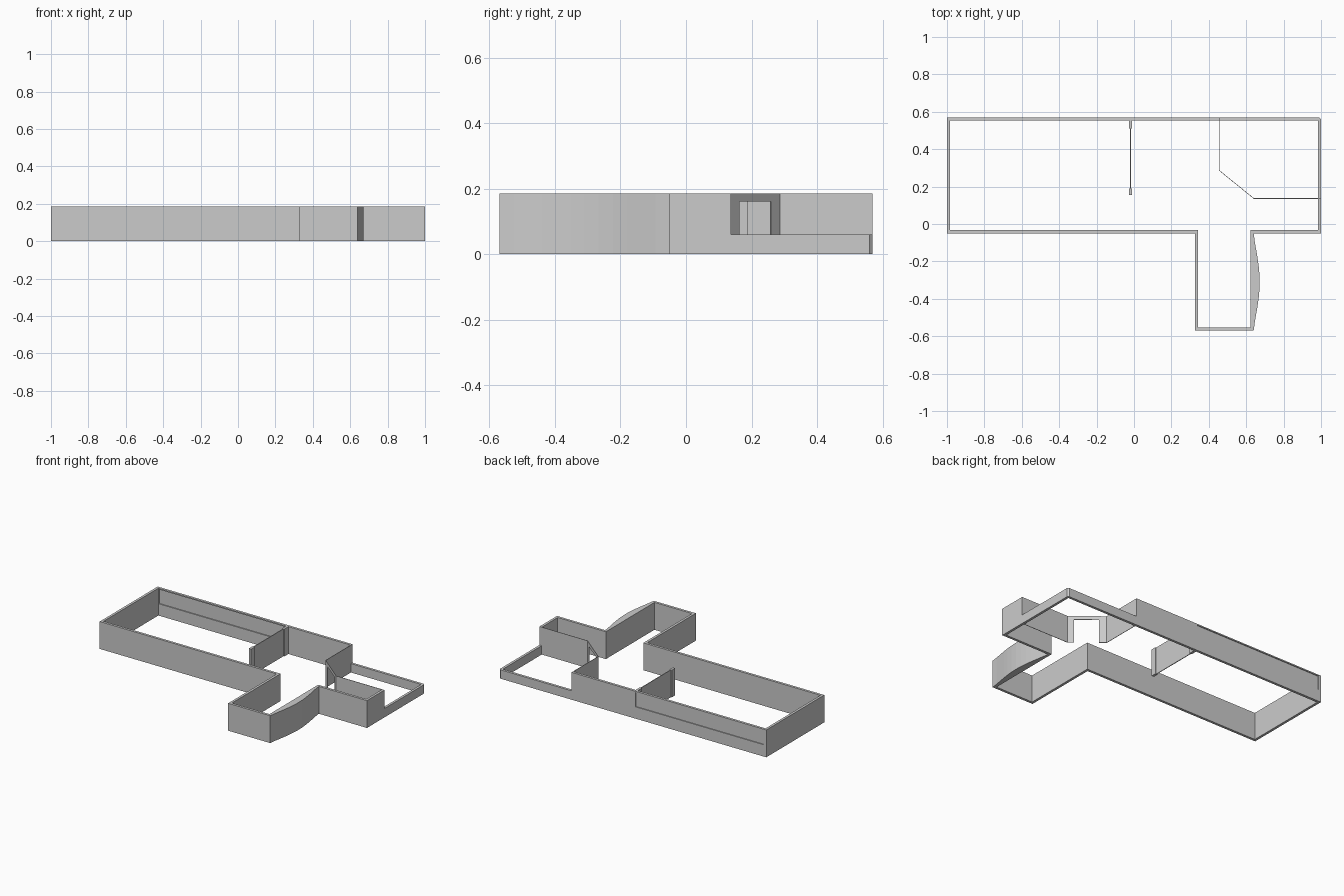
import bpy, bmesh, math
from mathutils import Vector

if "Cube" in bpy.data.objects:
    bpy.data.objects.remove(bpy.data.objects["Cube"])

H = 0.185      # full wall height
LOW = 0.06     # terrace parapet height
T = 0.017      # wall thickness
THIN = 0.003   # thickness of partitions


def prism(name, pts, z0, z1):
    """Extrude a closed plan outline from z0 to z1."""
    bm = bmesh.new()
    face = bm.faces.new([bm.verts.new((x, y, z0)) for x, y in pts])
    out = bmesh.ops.extrude_face_region(bm, geom=[face])
    top = [g for g in out["geom"] if isinstance(g, bmesh.types.BMVert)]
    bmesh.ops.translate(bm, verts=top, vec=(0, 0, z1 - z0))
    bmesh.ops.recalc_face_normals(bm, faces=bm.faces)
    me = bpy.data.meshes.new(name)
    bm.to_mesh(me)
    bm.free()
    ob = bpy.data.objects.new(name, me)
    bpy.context.collection.objects.link(ob)
    return ob


def box(name, x0, x1, y0, y1, z0, z1):
    return prism(name, [(x0, y0), (x1, y0), (x1, y1), (x0, y1)], z0, z1)


def wall(name, path, z0, z1, t):
    """Wall along an open plan path, thickened to its left with mitred corners."""
    p = [Vector(q) for q in path]
    normals = []
    for a, b in zip(p, p[1:]):
        d = (b - a).normalized()
        normals.append(Vector((-d.y, d.x)))
    inner = []
    for i, q in enumerate(p):
        n0 = normals[max(i - 1, 0)]
        n1 = normals[min(i, len(normals) - 1)]
        inner.append(q + (n0 + n1) * t / (1 + n0.dot(n1)))
    return prism(name, p + inner[::-1], z0, z1)


# Full-height outer walls
outer = wall("outer_walls", [(0.455, 0.57), (-1, 0.57), (-1, -0.05), (0.325, -0.05),
                             (0.325, -0.57), (0.64, -0.57), (0.64, -0.05),
                             (1, -0.05), (1, 0.135)], 0, H, T)

# Long shallow window recess, inside and outside the back wall
for side, y0, y1 in (("outside", 0.564, 0.60), ("inside", 0.52, 0.560)):
    cutter = box("window_cutter_" + side, -0.98, -0.022, y0, y1, 0.08, 0.177)
    cutter.hide_render = True
    cutter.hide_viewport = True
    mod = outer.modifiers.new("window_" + side, "BOOLEAN")
    mod.operation = "DIFFERENCE"
    mod.solver = "EXACT"
    mod.object = cutter

# Low parapet around the terrace, with a clipped corner
wall("terrace_parapet", [(1, 0.135), (1, 0.56), (0.99, 0.57), (0.455, 0.57)], 0, LOW, T)

# Thin partitions beside the terrace
A, B = Vector((0.455, 0.285)), Vector((0.64, 0.135))
wall("terrace_side_wall", [(0.455, 0.57), A], 0, H, THIN)
wall("terrace_front_wall", [B, (1, 0.135)], 0, H, THIN)

# Diagonal doorway: two jambs and a lintel
d0, d1 = A.lerp(B, 0.19), A.lerp(B, 0.83)
wall("door_jamb_left", [A, d0], 0, H, THIN)
wall("door_jamb_right", [d1, B], 0, H, THIN)
wall("door_lintel", [d0, d1], 0.16, H, THIN)

# Inner partition with an end post at each side
box("partition_panel", -0.021, -0.016, 0.19, 0.51, 0, H)
for name, y0, y1 in (("partition_front_post", 0.155, 0.19), ("partition_back_post", 0.51, 0.553)):
    box(name, -0.027, -0.010, y0, y1, 0, H)

# Bowed solid on the outside of the projecting room
N = 12
bow = []
for i in range(N + 1):
    f = i / N
    bow.append((0.64 + 0.032 * math.sin(math.pi * f) ** 1.3, -0.57 + 0.52 * f))
prism("bowed_wall", bow, 0, H)
